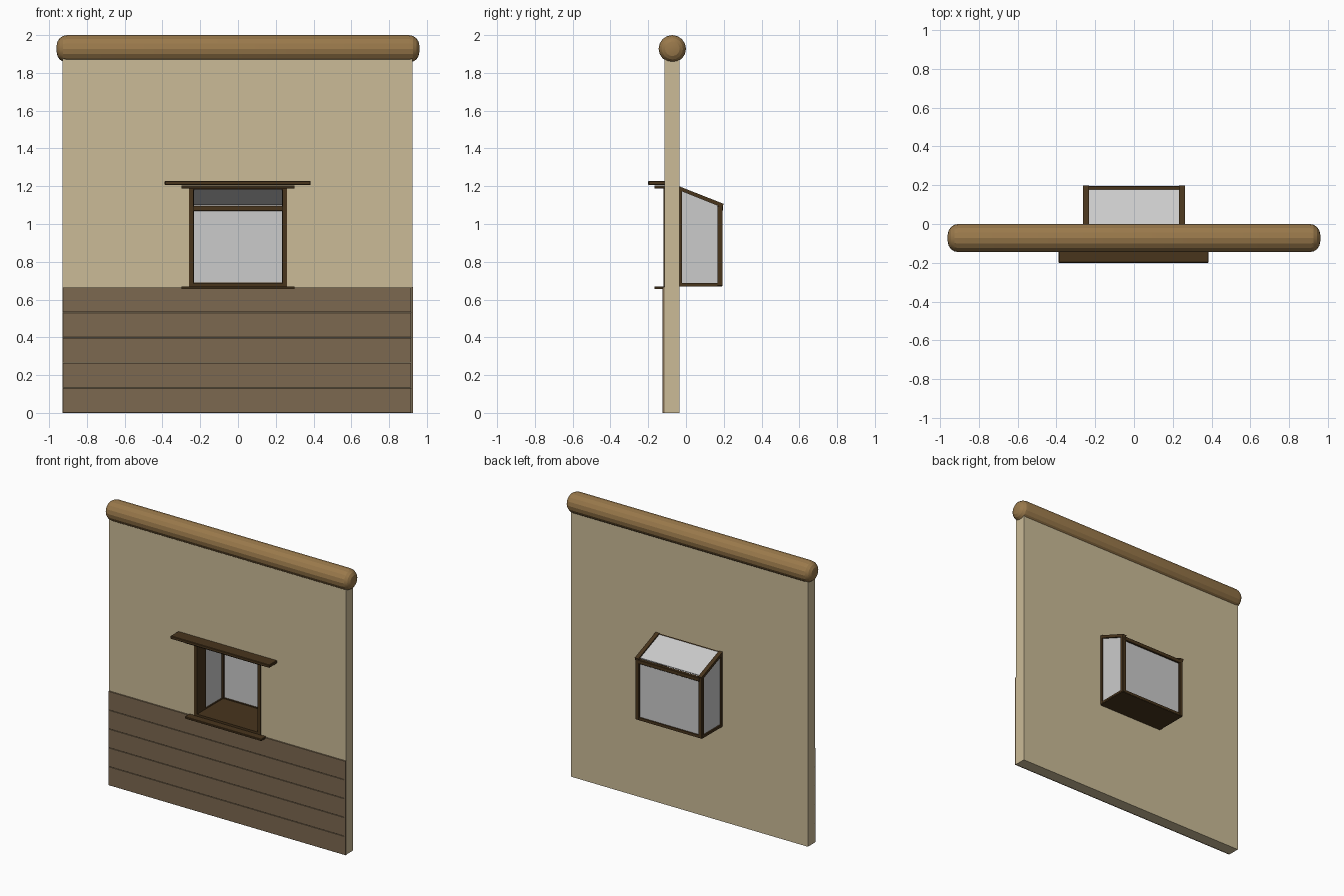
import bpy, bmesh, math
from mathutils import Vector

if "Cube" in bpy.data.objects:
    bpy.data.objects.remove(bpy.data.objects["Cube"])


def material(name, rgb):
    m = bpy.data.materials.new(name)
    m.diffuse_color = (*rgb, 1)
    m.use_nodes = True
    m.node_tree.nodes["Principled BSDF"].inputs["Base Color"].default_value = m.diffuse_color
    return m


PLASTER = material("plaster", (0.60, 0.50, 0.31))
BOARD = material("board", (0.20, 0.14, 0.08))
LOG = material("log", (0.32, 0.19, 0.07))
TRIM = material("trim", (0.065, 0.035, 0.012))


def finish(name, bm, mat=None):
    bmesh.ops.recalc_face_normals(bm, faces=bm.faces)
    me = bpy.data.meshes.new(name)
    bm.to_mesh(me)
    bm.free()
    ob = bpy.data.objects.new(name, me)
    bpy.context.collection.objects.link(ob)
    if mat:
        me.materials.append(mat)
    return ob


def prism(name, profile, x0, x1, mat=None, bevel=0):
    """Extrude a (y, z) profile along x."""
    bm = bmesh.new()
    face = bm.faces.new([bm.verts.new((x0, y, z)) for y, z in profile])
    ext = bmesh.ops.extrude_face_region(bm, geom=[face])
    verts = [v for v in ext["geom"] if isinstance(v, bmesh.types.BMVert)]
    bmesh.ops.translate(bm, verts=verts, vec=(x1 - x0, 0, 0))
    if bevel:
        bmesh.ops.bevel(bm, geom=bm.edges[:], offset=bevel, segments=1, affect='EDGES')
    return finish(name, bm, mat)


def box(name, x, y, z, mat=None, bevel=0):
    prof = [(y[0], z[0]), (y[1], z[0]), (y[1], z[1]), (y[0], z[1])]
    return prism(name, prof, x[0], x[1], mat, bevel)


# Plaster wall with a window opening
FRONT, BACK = -0.115, -0.035
bm = bmesh.new()
outer = [(-0.928, 0), (0.925, 0), (0.925, 1.92), (-0.928, 1.92)]
inner = [(-0.255, 0.665), (0.255, 0.665), (0.255, 1.195), (-0.255, 1.195)]
a = [bm.verts.new((x, FRONT, z)) for x, z in outer]
b = [bm.verts.new((x, FRONT, z)) for x, z in inner]
faces = [bm.faces.new((a[i], a[(i + 1) % 4], b[(i + 1) % 4], b[i])) for i in range(4)]
ext = bmesh.ops.extrude_face_region(bm, geom=faces)
bmesh.ops.translate(bm, vec=(0, BACK - FRONT, 0),
                    verts=[v for v in ext["geom"] if isinstance(v, bmesh.types.BMVert)])
finish("wall", bm, PLASTER)

# Round log along the top, turned from a rounded-end profile
R, L, C, SIDES = 0.0725, 0.96, 0.055, 16
arc = [(L - C + C * math.sin(t), R - C + C * math.cos(t))
       for t in (i * math.pi / 8 for i in range(5))]
profile = [(-x, r) for x, r in reversed(arc)] + arc
bm = bmesh.new()
rings = [[bm.verts.new((x, -0.0725 + r * math.cos(k * math.tau / SIDES),
                        2 - R + r * math.sin(k * math.tau / SIDES)))
          for k in range(SIDES)] for x, r in profile]
for p, q in zip(rings, rings[1:]):
    for k in range(SIDES):
        n = (k + 1) % SIDES
        bm.faces.new((p[k], p[n], q[n], q[k]))
bm.faces.new(rings[0])
bm.faces.new(rings[-1])
log = finish("top_log", bm, LOG)
bpy.context.view_layer.objects.active = log
log.select_set(True)
bpy.ops.object.shade_smooth_by_angle(angle=math.radians(20))

# Wainscot boards and their end strip
H = 0.666 / 5
for i in range(5):
    box(f"wainscot_board_{i + 1}", (-0.928, 0.917), (-0.124, FRONT),
        (i * H, (i + 1) * H - 0.002), BOARD, 0.001)
box("wainscot_end_strip", (0.918, 0.927), (-0.125, FRONT), (0, 0.666), BOARD)

# Shelves on the room side of the opening
box("window_sill", (-0.30, 0.30), (-0.168, -0.10), (0.655, 0.669), TRIM, 0.002)
box("window_header", (-0.30, 0.30), (-0.168, -0.10), (1.188, 1.204), TRIM, 0.002)
box("upper_shelf", (-0.388, 0.385), (-0.2, -0.112), (1.207, 1.228), TRIM, 0.003)

# Lining of the opening and floor of the bay
box("bay_floor", (-0.258, 0.258), (-0.118, 0.19), (0.669, 0.684), TRIM)
box("opening_top_lining", (-0.24, 0.24), (-0.118, BACK), (1.183, 1.197), TRIM)

# Bay sides, mirrored left and right
for side, s in (("left", -1), ("right", 1)):
    def xs(p, q):
        return tuple(sorted((s * p, s * q)))
    box(side + "_jamb", xs(0.236, 0.26), (-0.119, -0.02), (0.67, 1.19), TRIM)
    box(side + "_corner_post", xs(0.232, 0.26), (0.166, 0.194), (0.672, 1.095), TRIM, 0.002)
    box(side + "_bottom_rail", xs(0.236, 0.26), (BACK, 0.18), (0.674, 0.688), TRIM)
    prism(side + "_rafter", [(BACK, 1.178), (BACK, 1.199), (0.199, 1.107), (0.193, 1.087)],
          *xs(0.233, 0.262), TRIM)
    prism(side + "_glass", [(BACK, 0.68), (0.18, 0.68), (0.18, 1.098), (BACK, 1.185)],
          *xs(0.245, 0.25))

# Outer rails of the bay
box("outer_top_rail", (-0.24, 0.24), (0.172, 0.196), (1.07, 1.097), TRIM, 0.002)
box("outer_bottom_rail", (-0.24, 0.24), (0.172, 0.192), (0.672, 0.69), TRIM)

# Outer and sloping roof panes
box("outer_glass", (-0.24, 0.24), (0.179, 0.184), (0.68, 1.08))
prism("roof_glass", [(BACK, 1.185), (BACK, 1.19), (0.178, 1.106), (0.178, 1.101)], -0.24, 0.24)
